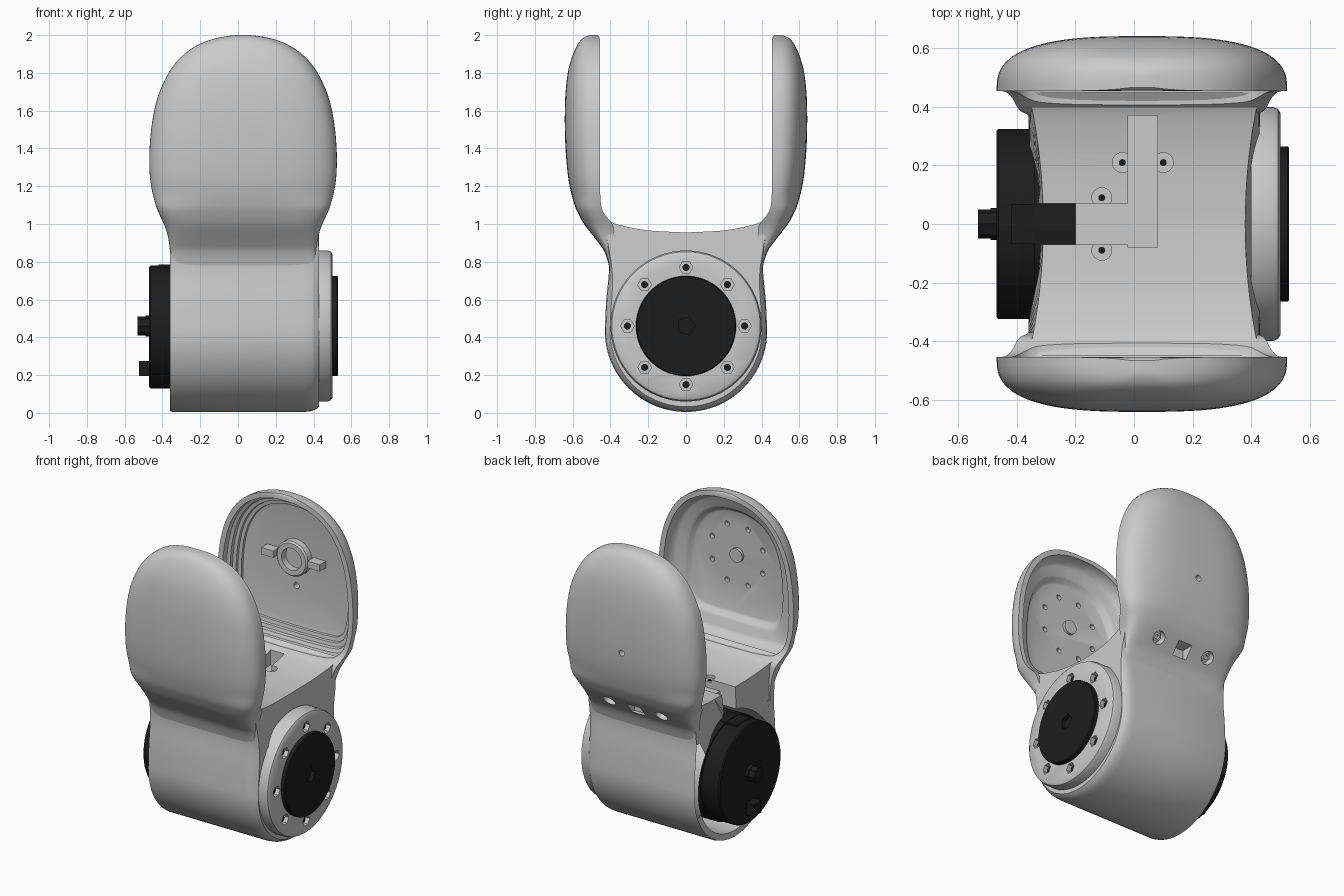
import bpy, bmesh, math
from mathutils import Vector, Matrix
from math import sin, cos, pi

if "Cube" in bpy.data.objects:
    bpy.data.objects.remove(bpy.data.objects["Cube"])

XC = 0.027          # paddle centre line
black = bpy.data.materials.new("black_plastic")
black.diffuse_color = (0.012, 0.012, 0.012, 1)
black.use_nodes = True
black.node_tree.nodes["Principled BSDF"].inputs["Base Color"].default_value = black.diffuse_color


def finish(bm, name, mat=None):
    bmesh.ops.recalc_face_normals(bm, faces=bm.faces)
    me = bpy.data.meshes.new(name)
    bm.to_mesh(me)
    bm.free()
    ob = bpy.data.objects.new(name, me)
    bpy.context.collection.objects.link(ob)
    if mat:
        me.materials.append(mat)
    return ob


def loft(name, rings, mat=None):
    """Skin closed rings of equal length and cap both ends."""
    bm = bmesh.new()
    vs = [[bm.verts.new(p) for p in r] for r in rings]
    n = len(rings[0])
    for a, b in zip(vs, vs[1:]):
        for i in range(n):
            j = (i + 1) % n
            bm.faces.new((a[i], a[j], b[j], b[i]))
    bm.faces.new(vs[0])
    bm.faces.new(vs[-1])
    return finish(bm, name, mat)


def turned(name, start, axis, profile, mat=None, seg=48):
    """Solid of stacked (distance, radius) circles along an axis."""
    q = Vector(axis).to_track_quat('Z', 'Y')
    return loft(name, [[Vector(start) + q @ Vector((r * cos(2*pi*i/seg), r * sin(2*pi*i/seg), d))
                        for i in range(seg)] for d, r in profile], mat)


def rod(name, start, axis, length, r, mat=None, seg=24):
    return turned(name, start, axis, [(0, r), (length, r)], mat, seg)


def box(name, lo, hi, mat=None):
    bm = bmesh.new()
    lo, hi = Vector(lo), Vector(hi)
    bmesh.ops.create_cube(bm, size=1, matrix=Matrix.Translation((lo + hi) / 2) @ Matrix.Diagonal((*(hi - lo), 1)))
    return finish(bm, name, mat)


def cut(ob, *cutters):
    bpy.context.view_layer.objects.active = ob
    for c in cutters:
        c.hide_render = True
        m = ob.modifiers.new("cut", 'BOOLEAN')
        m.operation, m.solver, m.object = 'DIFFERENCE', 'EXACT', c
        bpy.ops.object.modifier_apply(modifier=m.name)
        bpy.data.objects.remove(c, do_unlink=True)


def spline(pts, k=4):
    """Catmull-Rom resample of an open point list."""
    p = [Vector(a) for a in pts]
    p = [2*p[0] - p[1]] + p + [2*p[-1] - p[-2]]
    out = []
    for a, b, c, d in zip(p, p[1:], p[2:], p[3:]):
        for i in range(k):
            t = i / k
            out.append(0.5 * (2*b + (c-a)*t + (2*a-5*b+4*c-d)*t*t + (3*b-a-3*c+d)*t**3))
    return out + [p[-2]]


# housing: drum with a saddle on top, lofted along x
arc = [Vector((0.43 * sin(a), 0.435 - 0.43 * cos(a))) for a in [pi/2 * i/20 for i in range(21)]]
side = spline([(0.43, 0.435), (0.422, 0.6), (0.408, 0.75), (0.413, 0.85), (0.425, 0.95), (0.45, 1.04)])
top = spline([(0.45, 1.04), (0.4, 1.012), (0.34, 0.992), (0.2, 0.966), (0, 0.955)])
half = arc + side[1:] + top[1:]
prof = half + [Vector((-p.x, p.y)) for p in half[-2:0:-1]]
rings = []
for x, s in [(-0.36, 0.99), (-0.345, 1), (0.03, 1), (0.35, 1), (0.39, 0.99), (0.415, 0.965), (0.43, 0.935)]:
    ring = []
    for p in prof:
        dip = 0.05 * max(0, min(1, (p.y - 0.85) / 0.1)) * (1 - (p.x / 0.45)**2)
        f = 1 - (1 - s) * max(0, min(1, (0.95 - p.y) / 0.3))
        ring.append(((x - math.copysign(dip, x) * min(1, abs(x)/0.3)), p.x * f, 0.435 + (p.y - 0.435) * f))
    rings.append(ring)
body = loft("housing", rings)
cut(body,
    rod("bore", (-0.5, 0, 0.435), (1, 0, 0), 0.8, 0.385, seg=64),
    box("slot", (-0.5, -0.07, 0.7), (-0.2, 0.07, 1.2)),
    box("channel_a", (-0.21, -0.07, 0.9), (0.03, 0.07, 1.2)),
    box("channel_b", (-0.02, -0.08, 0.9), (0.08, 0.37, 1.2)))
for i, (x, y) in enumerate([(-0.04, 0.21), (0.1, 0.21), (-0.11, 0.09), (-0.11, -0.09)]):
    cut(body, rod("seat", (x, y, 0.94), (0, 0, 1), 0.2, 0.034))
    rod(f"saddle_screw_{i}", (x, y, 0.93), (0, 0, 1), 0.013, 0.012, black, 12)

# paddles: (z, half width, outer y, inner y)
LEVELS = [(0.76, 0.383, 0.402, 0.37), (0.85, 0.387, 0.43, 0.37), (0.9, 0.392, 0.463, 0.375),
          (0.95, 0.402, 0.502, 0.38), (1.0, 0.42, 0.54, 0.39), (1.05, 0.443, 0.568, 0.43),
          (1.1, 0.463, 0.59, 0.45), (1.2, 0.487, 0.616, 0.455), (1.3, 0.496, 0.63, 0.455),
          (1.42, 0.494, 0.639, 0.455), (1.55, 0.48, 0.642, 0.455), (1.68, 0.45, 0.639, 0.455),
          (1.8, 0.395, 0.626, 0.455), (1.88, 0.333, 0.605, 0.455), (1.94, 0.255, 0.58, 0.455),
          (1.975, 0.175, 0.556, 0.456), (1.993, 0.095, 0.53, 0.46), (2.0, 0.035, 0.508, 0.467)]
lv = spline([Vector(l) for l in LEVELS], 3)
right = spline([(0, 2.0), (0.1, 1.993), (0.22, 1.958), (0.333, 1.88), (0.425, 1.74), (0.478, 1.55), (0.495, 1.3),
                (0.475, 1.12), (0.42, 1.02), (0.3, 0.995), (0, 0.99)])
outline = right + [Vector((-p.x, p.y)) for p in right[-2:0:-1]]


def power(v, e):
    return math.copysign(abs(v) ** e, v)


def arm_ring(sy, z, w, yo, yi):
    e = 2 / (2.9 + 4 * max(0, min(1, (1.15 - z) / 0.3)))    # squarer at the neck
    return [(XC + w * power(cos(pi*i/44), e), sy * (yi + (yo - yi) * abs(sin(pi*i/44)) ** e), z) for i in range(45)]


def paddle(name, sy, steps):
    ob = loft(name, [arm_ring(sy, *l) for l in lv])
    cut(ob, loft("recess", [[(XC + p.x * s, sy * y, 1.5 + (p.y - 1.5) * s) for p in outline] for s, y in steps]))
    return ob


# front paddle with a screw panel
front = paddle("front_paddle", -1, [(0.94, 0.38), (0.93, 0.48), (0.89, 0.52), (0.85, 0.533), (0.74, 0.54),
                                    (0.71, 0.55), (0.68, 0.572), (0.65, 0.578)])
rod("panel_hub", (XC, -0.585, 1.55), (0, 1, 0), 0.025, 0.046)
for i in range(8):
    a = 2*pi*(i + 0.5) / 8
    cut(front, rod("hole", (XC + 0.2*cos(a), -0.5, 1.55 + 0.2*sin(a)), (0, -1, 0), 0.105, 0.017, seg=12))

# back paddle with stepped recess, pin hole and vents
back = paddle("back_paddle", 1, [(0.94, 0.38), (0.93, 0.495), (0.89, 0.505), (0.885, 0.528), (0.84, 0.533),
                                 (0.835, 0.55), (0.79, 0.554), (0.785, 0.568), (0.74, 0.573)])
cut(back, rod("pin_hole", (XC, 0.4, 1.36), (0, 1, 0), 0.4, 0.02, seg=16),
    box("vent", (XC - 0.05, 0.43, 0.89), (XC + 0.05, 0.6, 0.965)))
out = Vector((0, 0.8, -0.6))
for s, n in ((-1, "left"), (1, "right")):
    at = Vector((XC + s * 0.19, 0.485, 0.945))
    cut(back, rod("pocket", at - out * 0.04, out, 0.2, 0.042))
    nut = rod(f"back_nut_{n}", at - out * 0.045, out, 0.03, 0.03, seg=6)
    cut(nut, rod("nut_hole", at - out * 0.03, out, 0.1, 0.015, seg=12))
    box(f"bearing_tab_{n}", (XC + s*0.17 - 0.045, 0.51, 1.535), (XC + s*0.17 + 0.045, 0.58, 1.58))
ring = turned("bearing_ring", (XC, 0.585, 1.555), (0, -1, 0), [(0, 0.115), (0.055, 0.115), (0.065, 0.105)])
cut(ring, rod("ring_hole", (XC, 0.565, 1.555), (0, -1, 0), 0.2, 0.072, seg=40))

# right output flange with eight bolts and black hub
flange = turned("output_flange", (0.4, 0, 0.46), (1, 0, 0),
                [(0, 0.4), (0.075, 0.4), (0.092, 0.393), (0.1, 0.38)], seg=64)
for i in range(8):
    a = 2*pi*i / 8
    y, z = 0.31*cos(a), 0.46 + 0.31*sin(a)
    cut(flange, rod("bolt_pocket", (0.465, y, z), (1, 0, 0), 0.1, 0.036, seg=6))
    rod(f"flange_bolt_{i}", (0.46, y, z), (1, 0, 0), 0.02, 0.019, black, 12)
hub = turned("output_hub", (0.45, 0, 0.46), (1, 0, 0), [(0, 0.265), (0.075, 0.265), (0.08, 0.26)], black, 64)
cut(hub, rod("hub_socket", (0.505, 0, 0.46), (1, 0, 0), 0.1, 0.05, seg=5))

# left motor, its cable block and plugs
turned("motor", (-0.47, 0, 0.455), (1, 0, 0),
       [(0, 0.318), (0.007, 0.325), (0.13, 0.325), (0.13, 0.335), (0.45, 0.335)], black, 64)
box("cable_block", (-0.42, -0.068, 0.7), (-0.195, 0.068, 0.785), black)
turned("motor_shaft", (-0.46, 0, 0.46), (-1, 0, 0), [(0, 0.055), (0.03, 0.055), (0.03, 0.05), (0.073, 0.05)], black, 8)
box("motor_plug", (-0.525, -0.04, 0.195), (-0.46, 0.04, 0.275), black)

# smooth shading with crisp edges
for ob in bpy.data.objects:
    ob.select_set(True)
bpy.context.view_layer.objects.active = body
bpy.ops.object.shade_smooth_by_angle(angle=math.radians(35))
